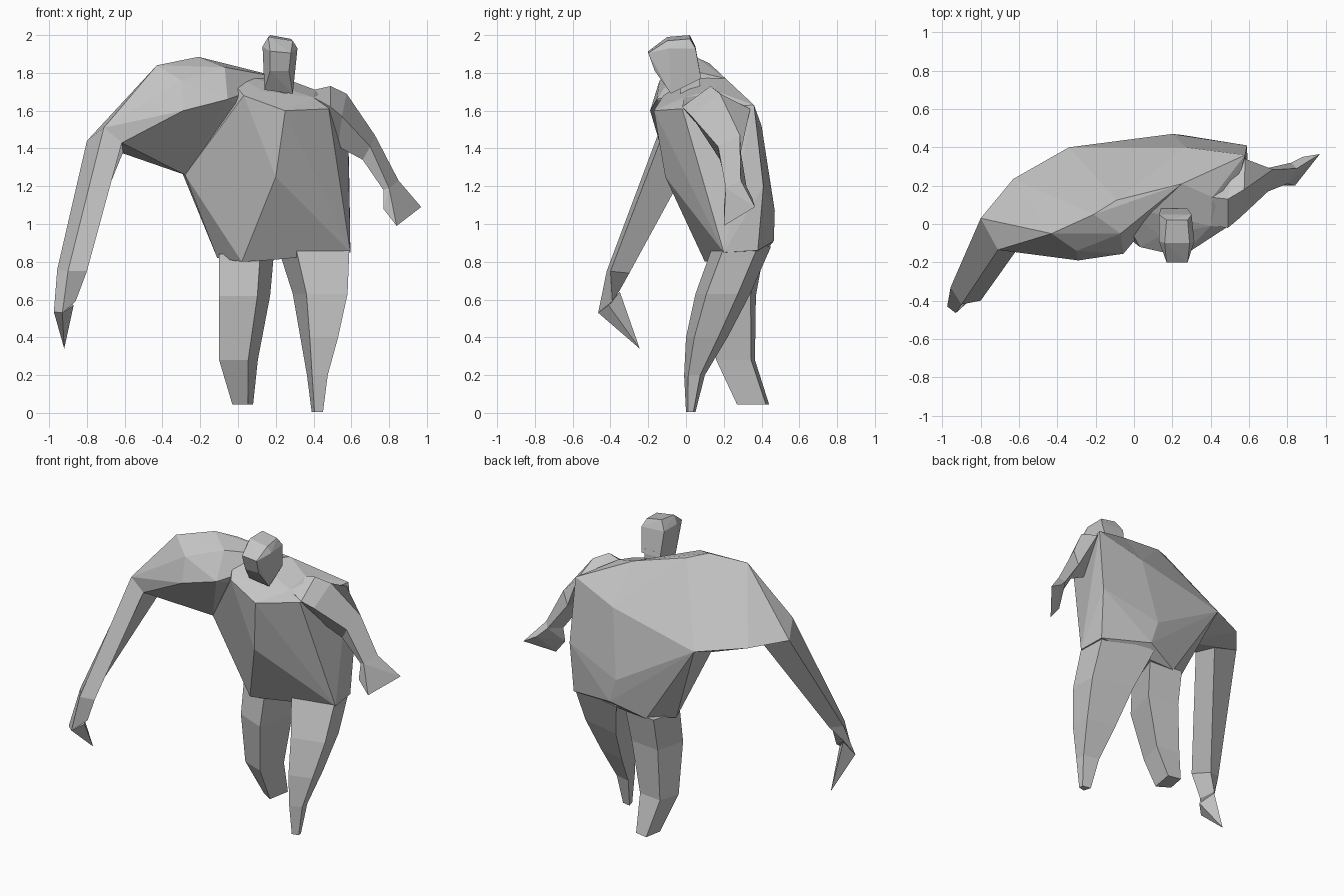
import bpy
import bmesh

cube = bpy.data.objects.get("Cube")
if cube:
    bpy.data.objects.remove(cube, do_unlink=True)

stone = bpy.data.materials.new("plain_grey")
stone.use_nodes = True
grey = (0.55, 0.55, 0.55, 1)
stone.diffuse_color = grey
stone.node_tree.nodes["Principled BSDF"].inputs["Base Color"].default_value = grey


def finish(name, bm):
    """Turn a bmesh into a flat shaded object with outward normals."""
    bmesh.ops.recalc_face_normals(bm, faces=bm.faces[:])
    mesh = bpy.data.meshes.new(name)
    bm.to_mesh(mesh)
    bm.free()
    mesh.materials.append(stone)
    part = bpy.data.objects.new(name, mesh)
    bpy.context.scene.collection.objects.link(part)
    return part


def faceted_mass(name, corners):
    """Wrap a faceted solid around a few corner points."""
    bm = bmesh.new()
    for corner in corners:
        bm.verts.new(corner)
    bmesh.ops.convex_hull(bm, input=bm.verts[:])
    loose = [vert for vert in bm.verts if not vert.link_faces]
    bmesh.ops.delete(bm, geom=loose, context="VERTS")
    bmesh.ops.dissolve_limit(bm, angle_limit=0.05, verts=bm.verts[:], edges=bm.edges[:])
    return finish(name, bm)


def loft(name, sections):
    """Skin matching cross-sections into a closed limb."""
    bm = bmesh.new()
    rings = [[bm.verts.new(point) for point in section] for section in sections]
    count = len(rings[0])
    for near, far in zip(rings, rings[1:]):
        for i in range(count):
            j = (i + 1) % count
            bm.faces.new((near[i], near[j], far[j], far[i]))
    bm.faces.new(rings[0])
    bm.faces.new(rings[-1])
    return finish(name, bm)


def leg(name, outline, extents):
    """Loft one four sided outline through (height, left, right, front, back) extents."""
    sections = []
    for z, left, right, front, back in extents:
        middle, half = (left + right) / 2, (right - left) / 2
        centre, depth = (front + back) / 2, (back - front) / 2
        sections.append([(middle + half * a, centre + depth * b, z) for a, b in outline])
    return loft(name, sections)


# Corners shared by the torso and the heavy shoulder
back_fold = (-.34, .4, 1.38)
side_fold = (-.28, .13, 1.26)
collar = (.02, .155, 1.8)
nape = (.25, .21, 1.77)
back_ridge = (.27, .4, 1.52)
elbow_outer = (-.8, .03, 1.44)
elbow_front = (-.71, -.135, 1.51)
elbow_inner = (-.615, -.14, 1.43)
elbow_under = (-.6, .06, 1.4)

# Torso: chest, hunched back and hips
faceted_mass("torso", [
    (.03, -.12, 1.68), (.25, -.17, 1.6), (.14, -.06, 1.7), (.4, -.01, 1.67),
    (.48, -.02, 1.61), (.49, .14, 1.43), (.2, -.11, 1.25), side_fold,
    (-.09, .1, 1.83), collar, nape, (.41, .14, 1.71),
    (.58, .36, 1.63), back_ridge, back_fold, (.59, .41, 1.2),
    (.2, .47, 1.07), (.25, .465, .91), (-.17, .25, 1.05),
    (.02, .1, .8), (.185, .13, .81), (.595, .2, .85),
    (.58, .38, .86), (.02, .4, .83), (-.11, .26, .82),
])

# Heavy shoulder and upper arm
faceted_mass("right_upper_arm", [
    (-.055, -.155, 1.66), (-.1, -.1, 1.61), (-.07, -.05, 1.83), (-.175, -.06, 1.825),
    (-.29, -.19, 1.6), (-.3, -.14, 1.76), (-.43, -.05, 1.84), (-.21, .05, 1.885),
    (-.09, .125, 1.85), collar, elbow_front, elbow_inner, elbow_outer, elbow_under,
    (-.52, .1, 1.38), (-.63, .235, 1.42), back_fold, side_fold, nape, back_ridge,
])

# Long hanging forearm
loft("right_forearm", [
    [elbow_outer, elbow_front, elbow_inner, elbow_under],
    [(-.957, -.33, .76), (-.9, -.42, .75), (-.8, -.4, .75), (-.87, -.3, .74)],
    [(-.975, -.43, .535), (-.93, -.465, .53), (-.86, -.39, .59), (-.94, -.35, .65)],
])

# Pointed hand below the long forearm
faceted_mass("right_hand", [
    (-.975, -.43, .535), (-.93, -.465, .53), (-.87, -.41, .57),
    (-.94, -.35, .64), (-.92, -.245, .34),
])

# Small arm, each section running top, front, bottom, back
wrist = [(.85, .29, 1.23), (.8, .21, 1.19), (.77, .22, 1.18), (.82, .32, 1.2)]
loft("left_arm", [
    [(.4, .14, 1.71), (.4, -.01, 1.67), (.42, .1, 1.5), (.42, .25, 1.58)],
    [(.49, .13, 1.73), (.49, -.02, 1.62), (.49, .14, 1.43), (.52, .33, 1.58)],
    [(.575, .18, 1.69), (.55, .03, 1.57), (.53, .16, 1.41), (.58, .34, 1.61)],
    [(.725, .285, 1.47), (.7, .17, 1.41), (.66, .18, 1.34), (.69, .29, 1.38)],
    wrist,
])

# Flared hand on the small arm
faceted_mass("left_hand", wrist + [
    (.97, .365, 1.09), (.84, .2, .99), (.77, .2, 1.08), (.88, .35, 1.14),
])

# Legs
leg("left_leg", [(-.5, -1), (1, -.6), (.9, .55), (-1, 1)], [
    (.88, .21, .59, .14, .45),
    (.63, .29, .58, .05, .34),
    (.4, .33, .53, .0, .22),
    (.2, .365, .475, -.01, .1),
    (.005, .39, .45, .0, .05),
])
leg("right_leg", [(-1, -.4), (.5, -1), (1, .8), (-.6, 1)], [
    (.84, -.1, .19, .12, .41),
    (.62, -.1, .17, .09, .37),
    (.28, -.1, .105, .16, .365),
    (.045, -.03, .08, .27, .44),
])

# Short neck under the head
faceted_mass("neck", [(x, y, z) for x in (.16, .26) for y in (-.03, .075) for z in (1.66, 1.8)])

# Head, bowed forward over the chest
faceted_mass("head", [
    (.14, -.08, 1.71), (.29, -.08, 1.69), (.28, .08, 1.77), (.14, .08, 1.77),
    (.17, -.165, 1.81), (.27, -.165, 1.81),
    (.13, -.09, 1.94), (.17, -.2, 1.915), (.28, -.2, 1.905), (.315, -.09, 1.93),
    (.3, .05, 1.93), (.13, .05, 1.94),
    (.16, -.1, 1.99), (.29, -.1, 1.97), (.17, .02, 2), (.28, .02, 1.98),
])
